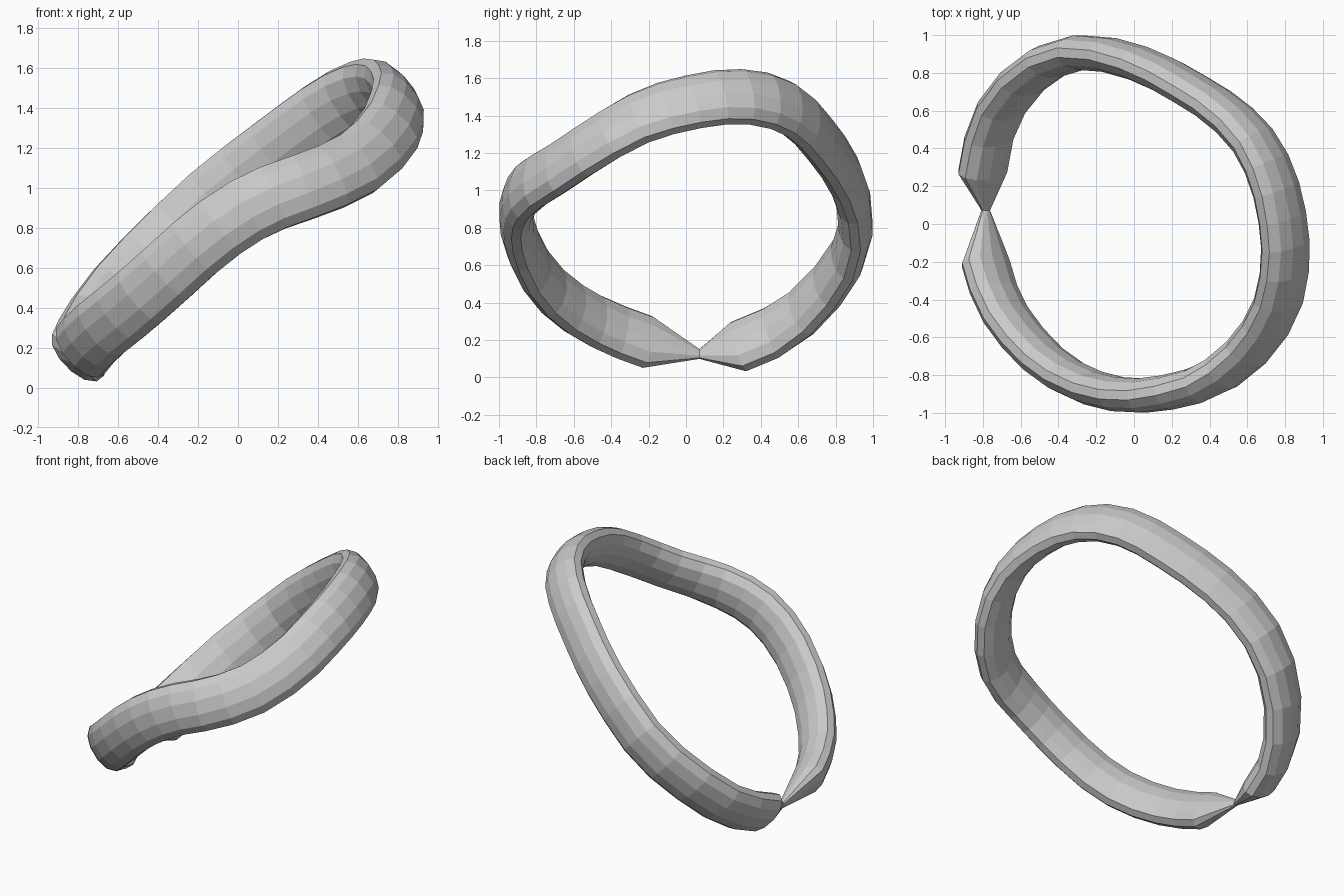
import bpy, bmesh
from mathutils import Vector

if "Cube" in bpy.data.objects:
    bpy.data.objects.remove(bpy.data.objects["Cube"])

# Path of the band's middle, from just behind the pinch round to just before it
PATH = [Vector(p) for p in [
    (-.795, .28, .17), (-.735, .54, .29), (-.58, .76, .50), (-.355, .895, .735),
    (-.11, .89, .965), (.12, .81, 1.145), (.32, .70, 1.295), (.50, .58, 1.42),
    (.65, .42, 1.49), (.745, .22, 1.505), (.795, 0, 1.47), (.805, -.22, 1.405),
    (.755, -.45, 1.28), (.62, -.66, 1.14), (.42, -.82, 1.04), (.20, -.89, .965),
    (0, -.91, .865), (-.20, -.875, .715), (-.41, -.77, .525), (-.58, -.61, .38),
    (-.71, -.42, .275), (-.78, -.21, .195)]]
PINCH = Vector((-.78, .07, .13))
AXIS = Vector((-.62, 0, .78)).normalized()   # axis of the tilted ring
STATIONS = 33

# Lens cross-section with narrow flat rims: (outward, along the axis)
HALF = [(.025, .165), (.068, .12), (.09, .045), (.09, -.045), (.068, -.12), (.025, -.165)]
SECTION = HALF + [(-o, u) for o, u in reversed(HALF)]


def on_path(s):
    """Point and tangent of a smooth curve through PATH, s from 0 to 1."""
    f = s * (len(PATH) - 1)
    i = min(int(f), len(PATH) - 2)
    t = f - i
    b, c = PATH[i], PATH[i + 1]
    a = PATH[i - 1] if i > 0 else 2 * b - c
    d = PATH[i + 2] if i + 2 < len(PATH) else 2 * c - b
    k1, k2, k3 = c - a, 2 * a - 5 * b + 4 * c - d, 3 * b - a - 3 * c + d
    return b + .5 * (k1 * t + k2 * t ** 2 + k3 * t ** 3), k1 + 2 * k2 * t + 3 * k3 * t ** 2


def add_ring(bm, centre, tangent, scale):
    t = tangent.normalized()
    up = (AXIS - t * AXIS.dot(t)).normalized()
    out = up.cross(t)
    return [bm.verts.new(centre + (out * o + up * u) * scale) for o, u in SECTION]


# Band, lofted all the way round and closed through the narrow pinch
bm = bmesh.new()
rings = [add_ring(bm, *on_path(i / (STATIONS - 1)), 1) for i in range(STATIONS)]
rings.append(add_ring(bm, PINCH, Vector((0, 1, 0)), .18))
n = len(SECTION)
for k, ring in enumerate(rings):
    nxt = rings[(k + 1) % len(rings)]
    for j in range(n):
        bm.faces.new((ring[j], ring[(j + 1) % n], nxt[(j + 1) % n], nxt[j]))
bmesh.ops.recalc_face_normals(bm, faces=bm.faces)

# Centre over the origin and rest just on the ground
lo = [min(v.co[a] for v in bm.verts) for a in range(3)]
hi = [max(v.co[a] for v in bm.verts) for a in range(3)]
shift = Vector((-(lo[0] + hi[0]) / 2, -(lo[1] + hi[1]) / 2, max(-.005, -lo[2])))
bmesh.ops.translate(bm, verts=bm.verts, vec=shift)

mesh = bpy.data.meshes.new("pinched_band")
bm.to_mesh(mesh)
bm.free()
band = bpy.data.objects.new("pinched_band", mesh)
bpy.context.collection.objects.link(band)
